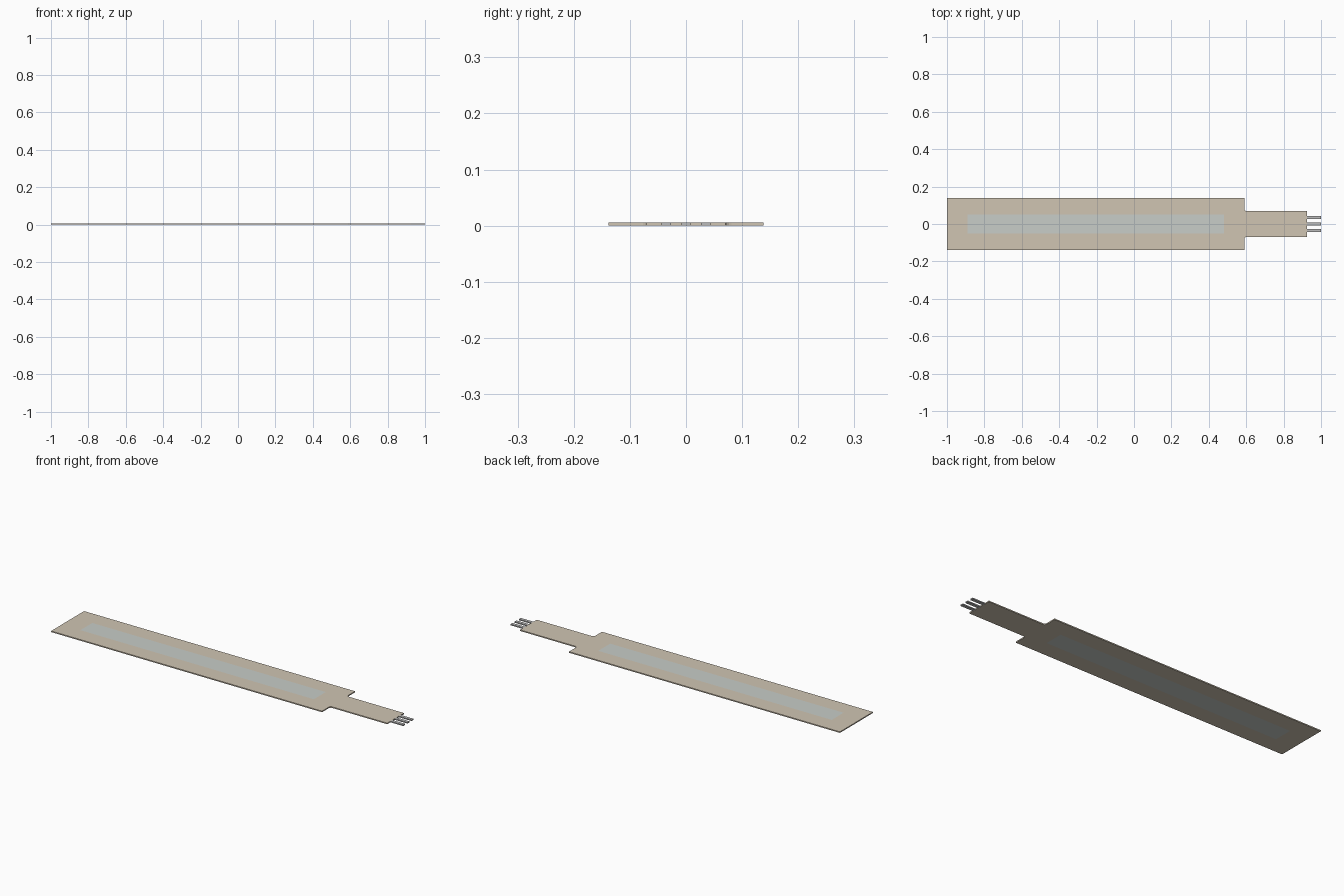
import bpy, bmesh, math

if "Cube" in bpy.data.objects:
    bpy.data.objects.remove(bpy.data.objects["Cube"])

T = 0.006               # sheet thickness
BODY_X, NECK_X = 0.59, 0.925
BODY_Y, NECK_Y = 0.138, 0.07
R = 0.011               # fillet between body and neck


def material(name, rgb):
    m = bpy.data.materials.new(name)
    m.diffuse_color = (*rgb, 1)
    m.use_nodes = True
    m.node_tree.nodes["Principled BSDF"].inputs["Base Color"].default_value = m.diffuse_color
    return m


def finish(bm, name, mats):
    bmesh.ops.recalc_face_normals(bm, faces=bm.faces)
    mesh = bpy.data.meshes.new(name)
    bm.to_mesh(mesh)
    bm.free()
    obj = bpy.data.objects.new(name, mesh)
    for m in mats:
        mesh.materials.append(m)
    bpy.context.collection.objects.link(obj)
    return obj


def loop(bm, pts):
    vs = [bm.verts.new((x, y, 0)) for x, y in pts]
    return vs, [bm.edges.new((vs[i - 1], vs[i])) for i in range(len(vs))]


film = material("film", (0.63, 0.56, 0.45))
sensing = material("sensing_area", (0.58, 0.61, 0.58))
metal = material("pin_metal", (0.5, 0.5, 0.5))

# Sheet outline: wide body, filleted step, narrow neck
half = [(-1, BODY_Y), (BODY_X, BODY_Y)]
for i in range(5):
    a = math.pi + i * math.pi / 8
    half.append((BODY_X + R + R * math.cos(a), NECK_Y + R + R * math.sin(a)))
half.append((NECK_X, NECK_Y))
outline = half + [(x, -y) for x, y in reversed(half)]

# Film with the sensing strip set flush into both faces
bm = bmesh.new()
_, outer = loop(bm, outline)
strip, inner = loop(bm, [(-0.89, -0.05), (0.48, -0.05), (0.48, 0.05), (-0.89, 0.05)])
bmesh.ops.triangle_fill(bm, edges=outer + inner, use_beauty=True)
# Drop any fill inside the strip, then close it with a single face
inside = [f for f in bm.faces if all(v in strip for v in f.verts)]
bmesh.ops.delete(bm, geom=inside, context='FACES_ONLY')
bm.faces.new(strip).material_index = 1
bmesh.ops.recalc_face_normals(bm, faces=bm.faces)
ext = bmesh.ops.extrude_face_region(bm, geom=list(bm.faces), use_keep_orig=True)
bmesh.ops.translate(bm, vec=(0, 0, T), verts=[g for g in ext["geom"] if isinstance(g, bmesh.types.BMVert)])
for f in bm.faces:
    c = f.calc_center_median()
    on_strip = all(abs(v.co.y) < 0.051 and v.co.x < 0.49 for v in f.verts)
    f.material_index = 1 if on_strip else 0
finish(bm, "sensor_film", [film, sensing])

# Three contact pins
for i, y in enumerate((-0.035, 0, 0.035)):
    bm = bmesh.new()
    bmesh.ops.create_cube(bm, size=1)
    for v in bm.verts:
        v.co = (0.9625 + v.co.x * 0.075, y + v.co.y * 0.0165, T / 2 + v.co.z * T)
    finish(bm, f"contact_pin_{i + 1}", [metal])
